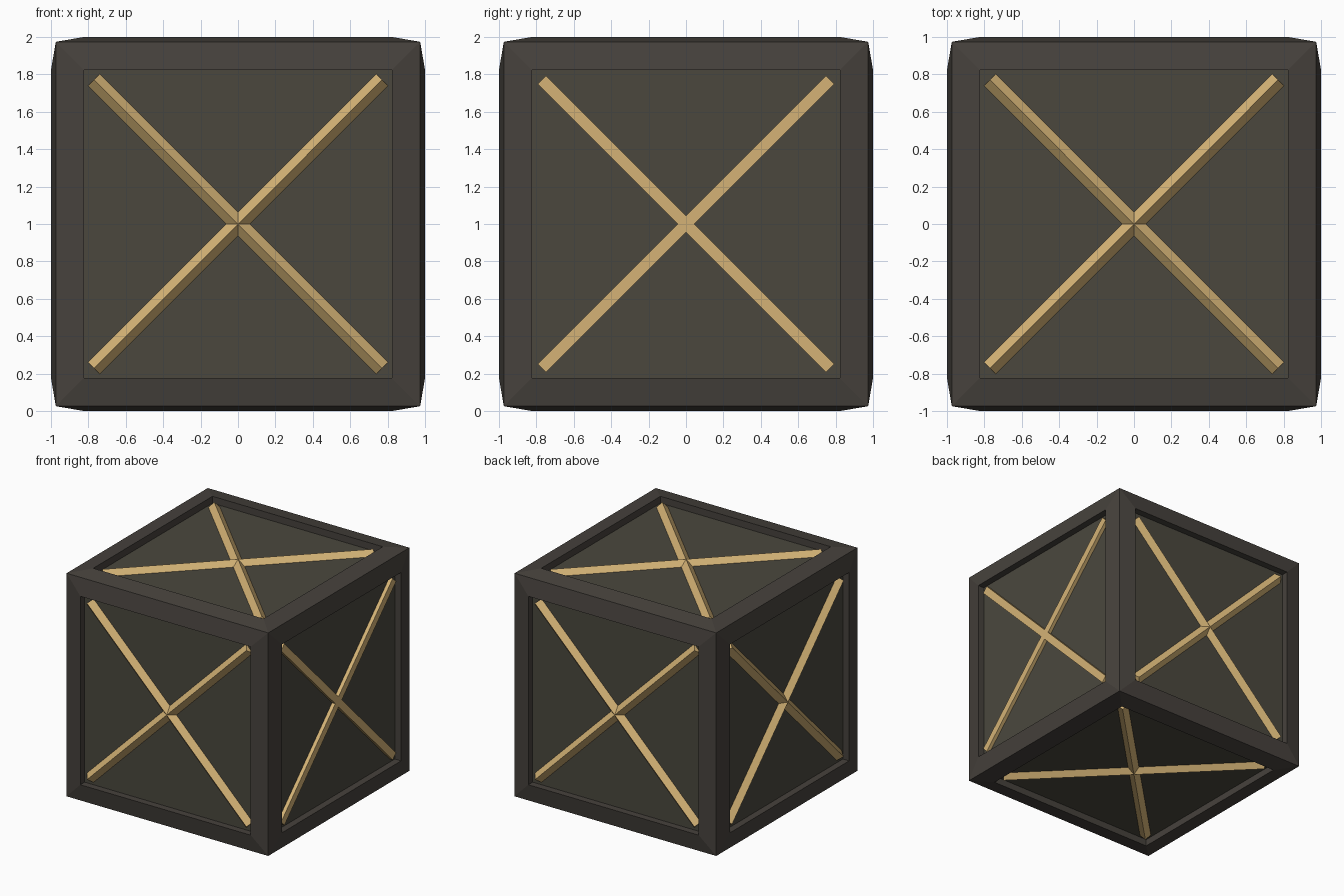
import bpy, bmesh
from math import radians, sqrt
from mathutils import Matrix, Vector

if "Cube" in bpy.data.objects:
    bpy.data.objects.remove(bpy.data.objects["Cube"])

CORNER, INNER, LIP, PANEL, BAR = 0.974, 0.76, 1.0, 0.94, 0.064
CENTRE = Matrix.Translation((0, 0, 1))


def material(name, rgb):
    m = bpy.data.materials.new(name)
    m.diffuse_color = (*rgb, 1)
    m.use_nodes = True
    m.node_tree.nodes["Principled BSDF"].inputs["Base Color"].default_value = m.diffuse_color
    return m


def finish(bm, name, *mats):
    bmesh.ops.transform(bm, matrix=CENTRE, verts=bm.verts)
    me = bpy.data.meshes.new(name)
    bm.to_mesh(me)
    bm.free()
    for m in mats:
        me.materials.append(m)
    ob = bpy.data.objects.new(name, me)
    bpy.context.collection.objects.link(ob)
    return ob


frame_mat = material("dark_frame", (0.062, 0.054, 0.046))
panel_mat = material("dark_panel", (0.069, 0.064, 0.048))
gold_mat = material("gold", (0.66, 0.45, 0.18))

# crate body: a cube with each side inset to a raised lip, then sunk to a panel
bm = bmesh.new()
bmesh.ops.create_cube(bm, size=2 * CORNER)
for face in list(bm.faces):
    n = face.normal.copy()
    bmesh.ops.inset_individual(bm, faces=[face], thickness=CORNER - INNER)
    for v in face.verts:
        v.co += n * (LIP - CORNER)
    new = bmesh.ops.extrude_discrete_faces(bm, faces=[face])["faces"][0]
    for v in new.verts:
        v.co += n * (PANEL - LIP)
    new.material_index = 1
bmesh.ops.recalc_face_normals(bm, faces=bm.faces)
finish(bm, "crate_body", frame_mat, panel_mat)

# crossed bars: ridge-up on every side except the right, where they lie flat
sides = {
    "top": Matrix.Identity(4),
    "bottom": Matrix.Rotation(radians(180), 4, "X"),
    "front": Matrix.Rotation(radians(90), 4, "X"),
    "back": Matrix.Rotation(radians(-90), 4, "X"),
    "right": Matrix.Rotation(radians(90), 4, "Y"),
    "left": Matrix.Rotation(radians(-90), 4, "Y"),
}
length = 2 * sqrt(2) * (INNER + 0.01)
for side, turn in sides.items():
    bm = bmesh.new()
    roll = 0 if side == "right" else 45
    for angle in (45, -45):
        m = (turn @ Matrix.Translation((0, 0, PANEL))
             @ Matrix.Rotation(radians(angle), 4, "Z")
             @ Matrix.Rotation(radians(roll), 4, "X")
             @ Matrix.Diagonal((length, BAR, BAR, 1)))
        bmesh.ops.create_cube(bm, size=1, matrix=m)
    finish(bm, side + "_cross_bars", gold_mat)
